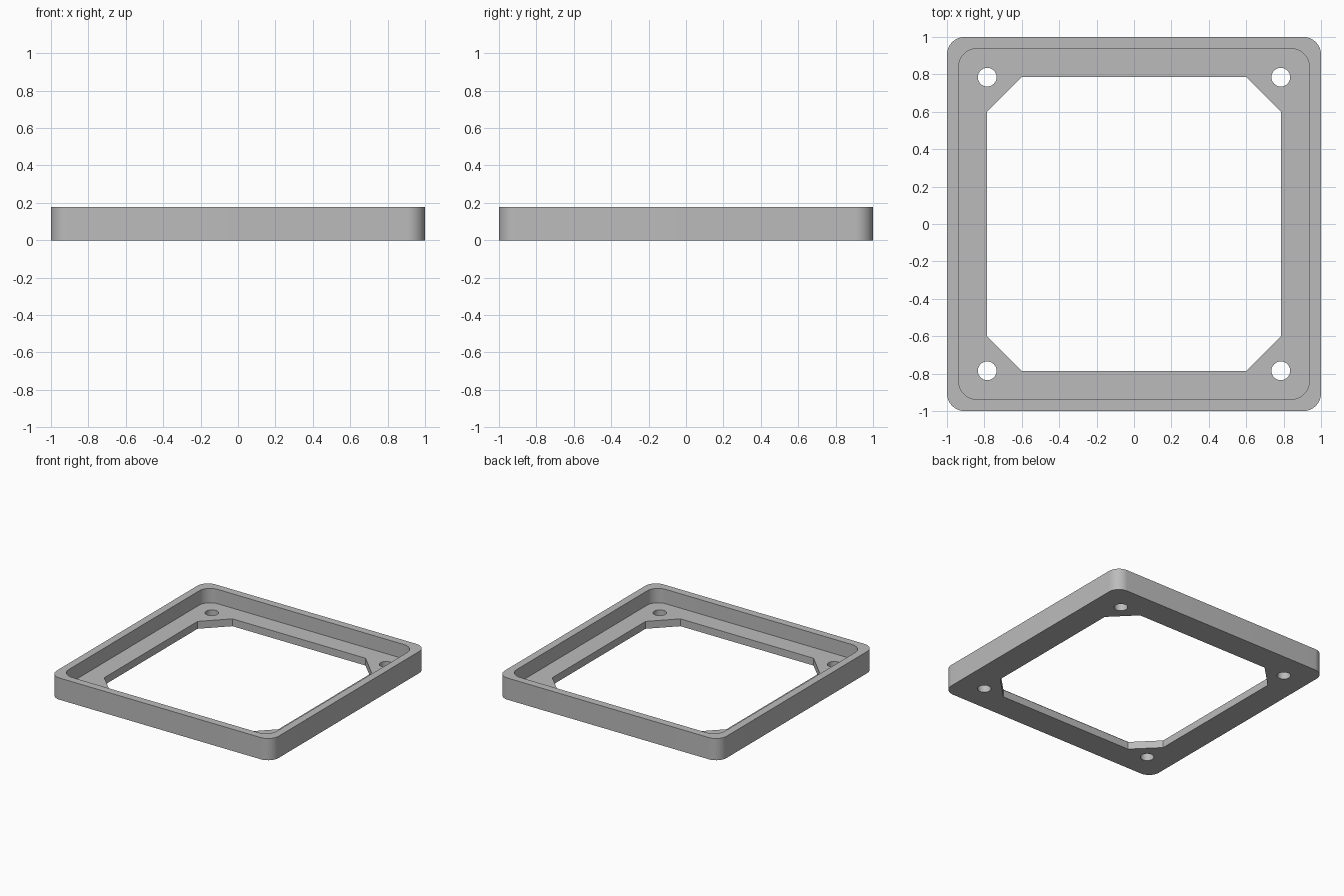
import bpy
import bmesh
from math import cos, sin, pi

if "Cube" in bpy.data.objects:
    bpy.data.objects.remove(bpy.data.objects["Cube"])

HEIGHT, FLOOR, WALL = 0.177, 0.06, 0.062
OPENING, CHAMFER_START = 0.785, 0.6
HOLE_AT, HOLE_RADIUS = 0.785, 0.05

grey = bpy.data.materials.new("mid grey")
grey.use_nodes = True
colour = (0.5, 0.5, 0.5, 1)
grey.diffuse_color = colour
grey.node_tree.nodes["Principled BSDF"].inputs["Base Color"].default_value = colour


def rounded_square(half, radius, steps=12):
    """Counter-clockwise outline of a square with rounded corners."""
    c = half - radius
    points = []
    for q, (sx, sy) in enumerate([(1, 1), (-1, 1), (-1, -1), (1, -1)]):
        for i in range(steps + 1):
            a = (q + i / steps) * pi / 2
            points.append((sx * c + radius * cos(a), sy * c + radius * sin(a)))
    return points


def circle(cx, cy, radius, steps=32):
    return [(cx + radius * cos(2 * pi * i / steps), cy + radius * sin(2 * pi * i / steps))
            for i in range(steps)]


def prism(name, outline, bottom, top):
    """Solid made by extruding an outline upward."""
    bm = bmesh.new()
    face = bm.faces.new([bm.verts.new((x, y, bottom)) for x, y in outline])
    side = bmesh.ops.extrude_face_region(bm, geom=[face])
    verts = [v for v in side["geom"] if isinstance(v, bmesh.types.BMVert)]
    bmesh.ops.translate(bm, verts=verts, vec=(0, 0, top - bottom))
    bmesh.ops.recalc_face_normals(bm, faces=bm.faces)
    mesh = bpy.data.meshes.new(name)
    bm.to_mesh(mesh)
    bm.free()
    mesh.materials.append(grey)
    obj = bpy.data.objects.new(name, mesh)
    bpy.context.collection.objects.link(obj)
    return obj


# Outer body of the tray frame
frame = prism("tray_frame", rounded_square(1, 0.095), 0, HEIGHT)

# Recess inside the rim
cutters = [prism("recess_cutter", rounded_square(1 - WALL, 0.1), FLOOR, HEIGHT + 0.1)]

# Square opening with chamfered corners
a, b = OPENING, CHAMFER_START
octagon = [(a, -b), (a, b), (b, a), (-b, a), (-a, b), (-a, -b), (-b, -a), (b, -a)]
cutters.append(prism("opening_cutter", octagon, -0.1, HEIGHT + 0.2))

# Corner screw holes
for sx in (-1, 1):
    for sy in (-1, 1):
        outline = circle(sx * HOLE_AT, sy * HOLE_AT, HOLE_RADIUS)
        cutters.append(prism("hole_cutter", outline, -0.1, HEIGHT + 0.2))

# Cut everything out, then discard the cutters
bpy.context.view_layer.objects.active = frame
frame.select_set(True)
for cutter in cutters:
    mod = frame.modifiers.new("cut", "BOOLEAN")
    mod.operation = "DIFFERENCE"
    mod.solver = "EXACT"
    mod.object = cutter
    bpy.ops.object.modifier_apply(modifier=mod.name)
    bpy.data.objects.remove(cutter)

bpy.ops.object.shade_smooth_by_angle(angle=pi / 6)
